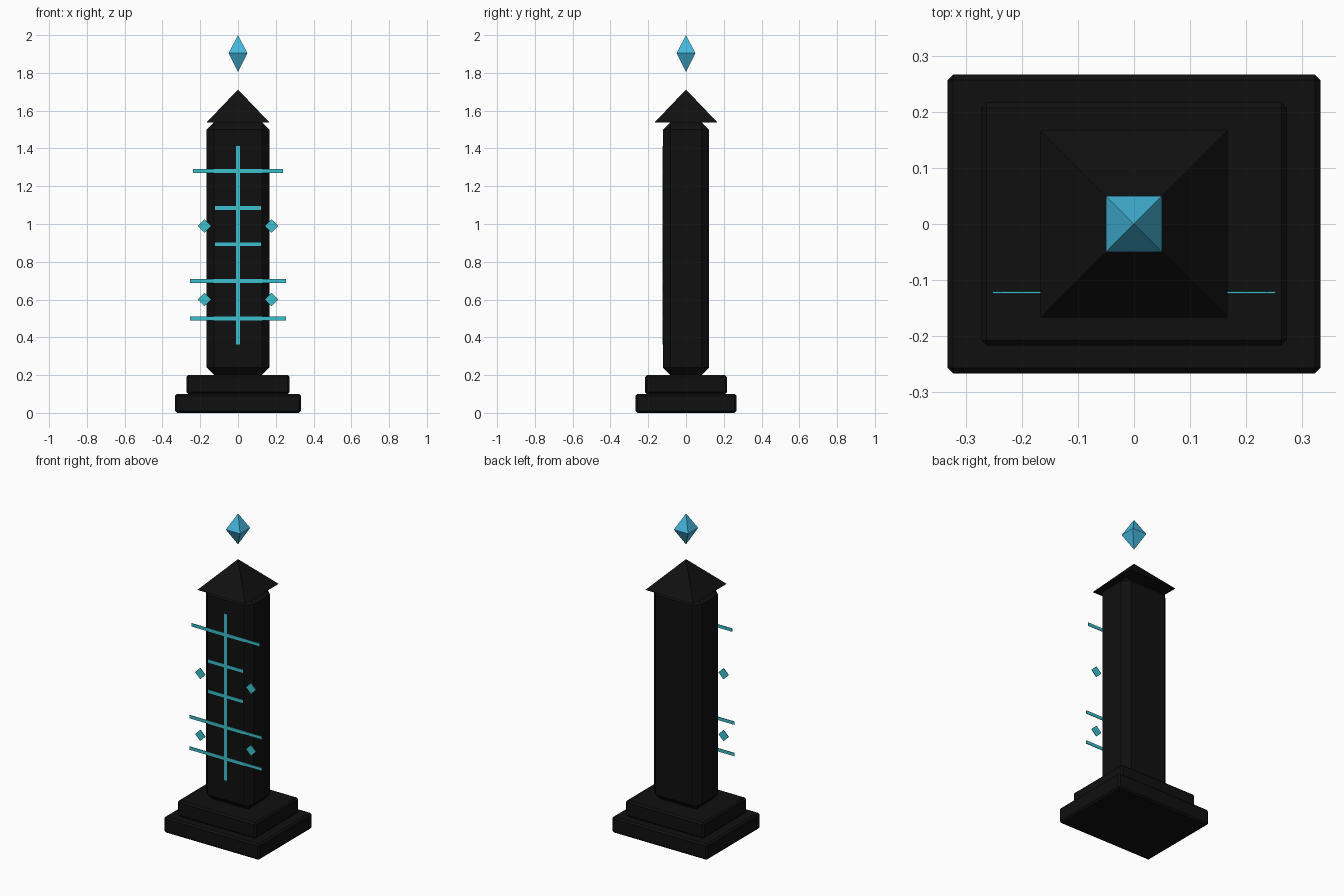
import bpy, bmesh, math
from mathutils import Matrix

if "Cube" in bpy.data.objects:
    bpy.data.objects.remove(bpy.data.objects["Cube"])


def material(name, rgb):
    m = bpy.data.materials.new(name)
    m.diffuse_color = (*rgb, 1)
    m.use_nodes = True
    m.node_tree.nodes["Principled BSDF"].inputs["Base Color"].default_value = m.diffuse_color
    return m


STONE = material("black_stone", (0.005, 0.005, 0.005))
GLOW = material("teal_inlay", (0.045, 0.53, 0.61))
CRYSTAL = material("blue_crystal", (0.06, 0.48, 0.73))


def finish(name, bm, mat):
    bmesh.ops.recalc_face_normals(bm, faces=bm.faces)
    me = bpy.data.meshes.new(name)
    bm.to_mesh(me)
    bm.free()
    me.materials.append(mat)
    ob = bpy.data.objects.new(name, me)
    bpy.context.collection.objects.link(ob)
    return ob


def box(name, size, centre, mat, bevel=0, turn=0):
    bm = bmesh.new()
    mtx = (Matrix.Translation(centre) @ Matrix.Rotation(turn, 4, 'Y')
           @ Matrix.Diagonal((*size, 1)))
    bmesh.ops.create_cube(bm, size=1, matrix=mtx)
    if bevel:
        bmesh.ops.bevel(bm, geom=bm.edges[:], offset=bevel, segments=1,
                        affect='EDGES', profile=0.5)
    return finish(name, bm, mat)


def pyramid(bm, half, z_base, z_tip, cap):
    # Square pyramid with sides parallel to the axes
    ring = [bm.verts.new((x * half, y * half, z_base))
            for x, y in ((-1, -1), (1, -1), (1, 1), (-1, 1))]
    tips = [bm.verts.new((0, 0, z)) for z in z_tip]
    for tip in tips:
        for i in range(4):
            bm.faces.new((ring[i], ring[(i + 1) % 4], tip))
    if cap:
        bm.faces.new(ring)


# Stepped base and chamfered column
box("lower_step", (0.666, 0.534, 0.1), (0, 0, 0.05), STONE, 0.01)
box("upper_step", (0.546, 0.434, 0.1), (0, 0, 0.15), STONE, 0.01)
box("column", (0.332, 0.244, 1.34), (0, 0, 0.87), STONE, 0.04)

# Pyramid roof
bm = bmesh.new()
pyramid(bm, 0.167, 1.537, [1.712], True)
finish("roof", bm, STONE)

# Floating crystal
bm = bmesh.new()
pyramid(bm, 0.05, 1.904, [2.0, 1.805], False)
finish("floating_crystal", bm, CRYSTAL)

# Inlay plates on the front
Y, T = -0.1225, 0.004
box("vertical_inlay", (0.02, T, 1.05), (0, Y, 0.888), GLOW)
for i, (half, z) in enumerate([(0.253, 0.5), (0.253, 0.698), (0.122, 0.893),
                               (0.122, 1.084), (0.237, 1.281)]):
    box(f"cross_inlay_{i + 1}", (half * 2, T, 0.02), (0, Y, z), GLOW)

# Diamond plates beside the column
for z in (0.6, 0.99):
    for side, s in (("left", -1), ("right", 1)):
        box(f"diamond_{side}_{z}", (0.05, T, 0.05), (s * 0.177, Y, z), GLOW,
            turn=math.pi / 4)
